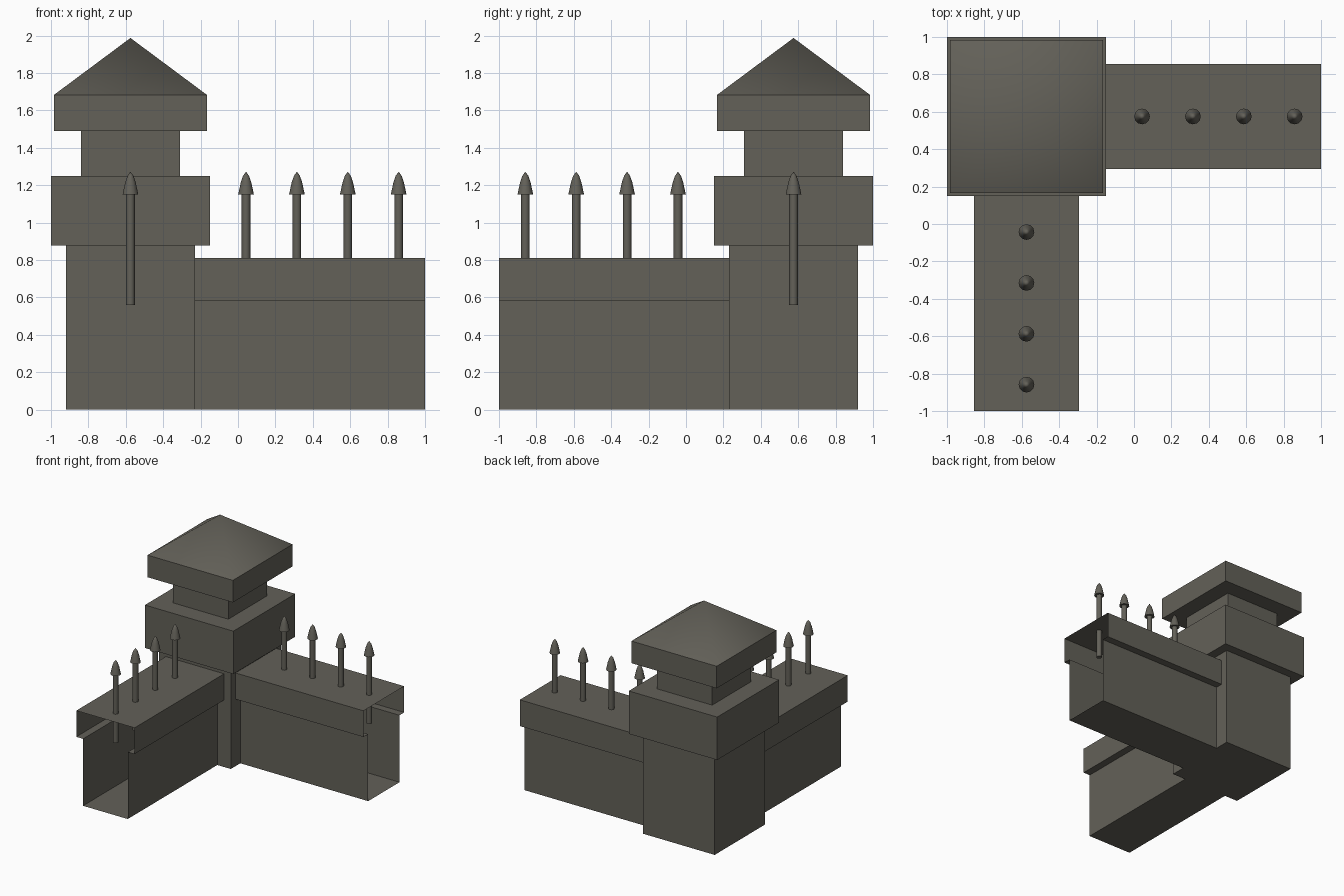
import bpy, bmesh, math

if "Cube" in bpy.data.objects:
    bpy.data.objects.remove(bpy.data.objects["Cube"])

C = 0.575  # tower centre is (-C, C)

stone = bpy.data.materials.new("dark_stone")
stone.diffuse_color = (0.125, 0.119, 0.099, 1)
stone.use_nodes = True
stone.node_tree.nodes["Principled BSDF"].inputs["Base Color"].default_value = stone.diffuse_color


def finish(name, bm, loc=(0, 0, 0), rot=0.0, recalc=True):
    if recalc:
        bmesh.ops.recalc_face_normals(bm, faces=bm.faces)
    me = bpy.data.meshes.new(name)
    bm.to_mesh(me)
    bm.free()
    me.materials.append(stone)
    ob = bpy.data.objects.new(name, me)
    ob.location = loc
    ob.rotation_euler[2] = rot
    bpy.context.collection.objects.link(ob)
    return ob


def tower_block(name, half, z0, z1):
    bm = bmesh.new()
    bmesh.ops.create_cube(bm, size=1)
    for v in bm.verts:
        v.co = (v.co.x * 2 * half, v.co.y * 2 * half, z1 if v.co.z > 0 else z0)
    return finish(name, bm, (-C, C, 0))


# Stacked square tower
tower_block("tower_shaft", 0.345, 0, 0.88)
tower_block("tower_collar", 0.425, 0.877, 1.25)
tower_block("tower_neck", 0.265, 1.25, 1.49)
tower_block("roof_eaves", 0.41, 1.49, 1.682)

# Softly shaded pyramid roof
bm = bmesh.new()
h = 0.41
base = [bm.verts.new((x, y, 1.682)) for x, y in ((-h, -h), (h, -h), (h, h), (-h, h))]
apex = bm.verts.new((0, 0, 1.987))
for i in range(4):
    f = bm.faces.new((base[i], base[(i + 1) % 4], apex))
    f.smooth = True
finish("pyramid_roof", bm, (-C, C, 0), recalc=False)


# Hollow wall with an overhanging coping, open at its outer end
def wall(name, loc, rot):
    profile = [(-0.215, 0), (0.215, 0), (0.215, 0.582), (0.28, 0.582),
               (0.28, 0.81), (-0.28, 0.81), (-0.28, 0.582), (-0.215, 0.582)]
    bm = bmesh.new()
    a, b = ([bm.verts.new((u, v, z)) for v, z in profile] for u in (-0.23, 1.0))
    n = len(profile)
    for i in range(n):
        j = (i + 1) % n
        bm.faces.new((b[i], b[j], a[j], a[i]))
    finish(name, bm, loc, rot, recalc=False)


# Spike turned from a profile: rod plus bulging point
def spike(name, x, y):
    rings = [(0.023, 0.56), (0.023, 1.15), (0.042, 1.15), (0.028, 1.215), (0.016, 1.25)]
    n = 12
    bm = bmesh.new()
    loops = [[bm.verts.new((r * math.cos(2 * math.pi * k / n),
                            r * math.sin(2 * math.pi * k / n), z)) for k in range(n)]
             for r, z in rings]
    tip = bm.verts.new((0, 0, 1.272))
    bm.faces.new(loops[0][::-1])
    for i, (lo, hi) in enumerate(zip(loops, loops[1:])):
        for k in range(n):
            m = (k + 1) % n
            f = bm.faces.new((lo[k], lo[m], hi[m], hi[k]))
            f.smooth = i != 1
    for k in range(n):
        f = bm.faces.new((loops[-1][k], loops[-1][(k + 1) % n], tip))
        f.smooth = True
    # keep the shoulders crisp
    for e in bm.edges:
        if len(e.link_faces) == 2 and e.calc_face_angle() > math.radians(50):
            e.smooth = False
    finish(name, bm, (x, y, 0), recalc=False)


wall("right_wall", (0, C, 0), 0)
wall("front_wall", (-C, 0, 0), -math.pi / 2)
for i in range(4):
    u = 0.043 + 0.272 * i
    spike(f"right_spike_{i + 1}", u, C)
    spike(f"front_spike_{i + 1}", -C, -u)
